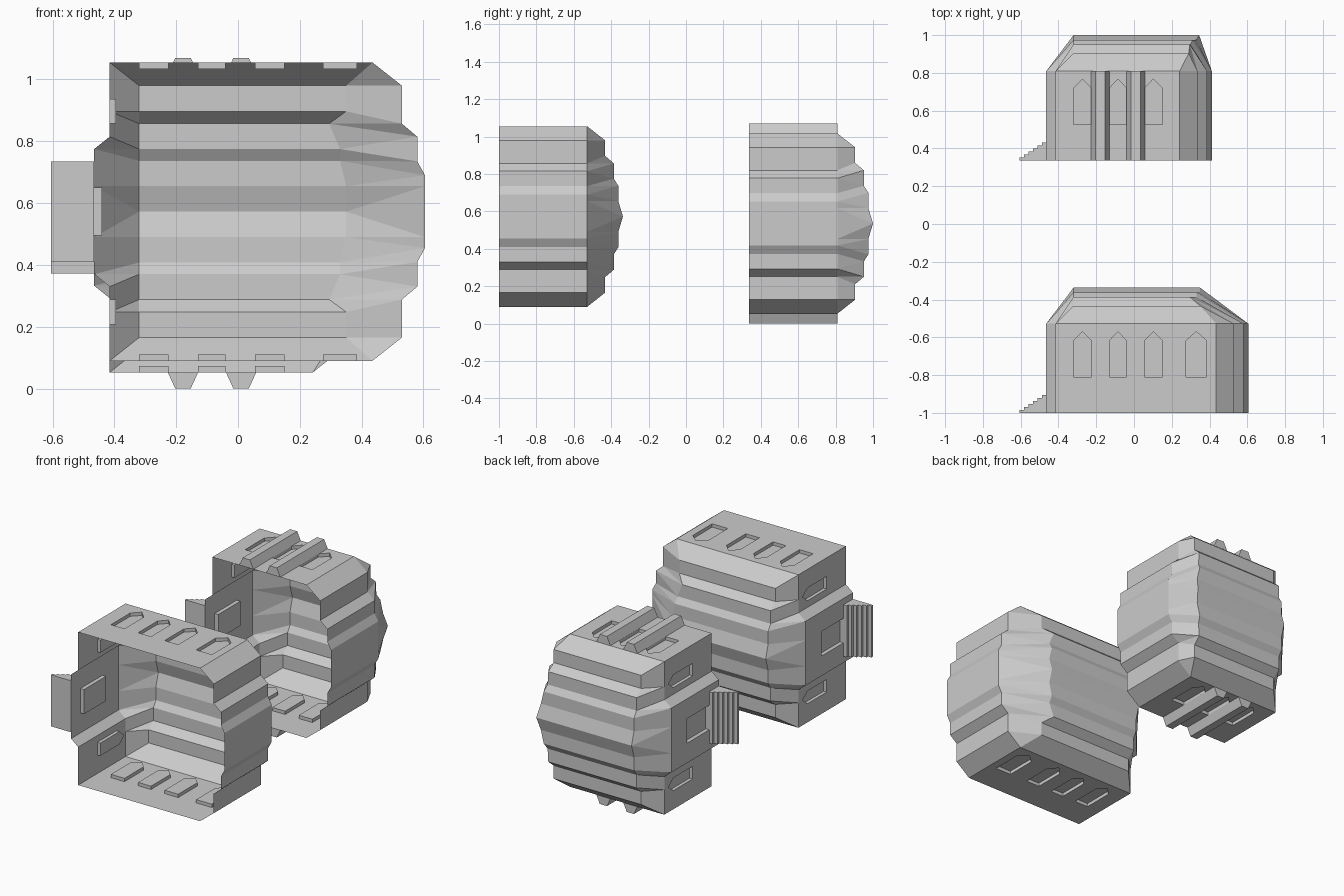
import bpy, bmesh

if "Cube" in bpy.data.objects:
    bpy.data.objects.remove(bpy.data.objects["Cube"])

MAT = bpy.data.materials.new("stone_grey")
MAT.diffuse_color = (0.6, 0.6, 0.6, 1)
MAT.use_nodes = True
MAT.node_tree.nodes["Principled BSDF"].inputs["Base Color"].default_value = MAT.diffuse_color
H, WALL = 0.4825, 0.472        # half depth of the hall, wall height


def finish(bm, name):
    bmesh.ops.remove_doubles(bm, verts=bm.verts, dist=0.0005)
    bmesh.ops.dissolve_degenerate(bm, edges=bm.edges, dist=0.0005)
    bmesh.ops.recalc_face_normals(bm, faces=bm.faces)
    me = bpy.data.meshes.new(name)
    bm.to_mesh(me)
    bm.free()
    me.materials.append(MAT)
    ob = bpy.data.objects.new(name, me)
    bpy.context.collection.objects.link(ob)


def face(bm, pts):
    # skip collapsed corners, drop faces with no area
    clean = [p for i, p in enumerate(pts) if p != pts[i - 1]]
    if len(clean) > 2:
        bm.faces.new([bm.verts.new(p) for p in clean])


def wall(bm, u0, u1, openings, at, depth):
    """Wall strip with recessed openings (a, b, sill, shoulder, apex)."""
    u = u0
    for a, b, sill, sh, apex in openings:
        m = (a + b) / 2
        quads = [[(u, 0), (a, 0), (a, WALL), (u, WALL)],
                 [(a, 0), (b, 0), (b, sill), (a, sill)],
                 [(a, sh), (m, apex), (m, WALL), (a, WALL)],
                 [(m, apex), (b, sh), (b, WALL), (m, WALL)]]
        for q in quads:
            face(bm, [at(p, v, 0) for p, v in q])
        rim = [(a, sill), (b, sill), (b, sh), (m, apex), (a, sh)]
        face(bm, [at(p, v, depth) for p, v in rim])
        for i, p in enumerate(rim):
            q = rim[i - 1]
            face(bm, [at(*q, 0), at(*p, 0), at(*p, depth), at(*q, depth)])
        u = b
    face(bm, [at(u, 0, 0), at(u1, 0, 0), at(u1, WALL, 0), at(u, WALL, 0)])


def prism(name, profile, to3d, lo, hi):
    bm = bmesh.new()
    face(bm, [to3d(p, lo) for p in profile])
    face(bm, [to3d(p, hi) for p in profile])
    for i, p in enumerate(profile):
        q = profile[i - 1]
        face(bm, [to3d(q, lo), to3d(p, lo), to3d(p, hi), to3d(q, hi)])
    finish(bm, name)


# stepped vault: (distance from middle, height above floor)
VAULT = [(.4075, .567), (.3245, .567), (.2845, .614), (.2025, .614),
         (.1645, .638), (.0825, .638), (0, .663)]
# wall outlines matched to the vault points: (x, distance from middle)
LEFT = [(-.415, .4075), (-.415, .3245), (-.415, .2425), (-.465, .2025),
        (-.465, .1645), (-.465, .0825), (-.465, 0)]
RIGHT = [(.53, .4075), (.53, .2845), (.58, .2425), (.58, .1625),
         (.605, .1175), (.605, .0825), (.605, 0)]


def hall(name, base, mid, shift, vault_end, windows):
    bm = bmesh.new()
    right = [(x - shift, w) for x, w in RIGHT]
    corner = .435 - shift
    arches = [(a, b, .19, .382, .43) for a, b in windows]
    for s in (1, -1):
        def P(x, v, w):
            return (x, base + v, mid + s * w)
        # long side wall with arched windows
        wall(bm, -.415, corner, arches, lambda u, v, d: P(u, v, H - d), .021)
        # end wall flank with one arched window
        wall(bm, .2425, H, [(.285, .365, .19, .382, .43)],
             lambda u, v, d: P(-.415 + d, v, u), .021)
        face(bm, [P(-.415, 0, .2425), P(-.465, 0, .2025),
                  P(-.465, WALL, .2025), P(-.415, WALL, .2425)])
        # faceted apse wall
        ring = [(corner, H)] + right
        for (x0, w0), (x1, w1) in zip(ring, ring[1:]):
            face(bm, [P(x0, 0, w0), P(x1, 0, w1), P(x1, WALL, w1), P(x0, WALL, w0)])
        # eaves panel and its two corner triangles
        v0 = VAULT[0]
        a, b = P(-.32, v0[1], v0[0]), P(vault_end[0], v0[1], v0[0])
        tl, tr = P(-.415, WALL, H), P(corner, WALL, H)
        face(bm, [tl, tr, b, a])
        face(bm, [tl, a, P(-.415, WALL, LEFT[0][1])])
        face(bm, [tr, P(right[0][0], WALL, right[0][1]), b])
        # vault bands with hips at both ends
        for i in range(len(VAULT) - 1):
            (w0, h0), (w1, h1) = VAULT[i:i + 2]
            l0, l1 = P(-.32, h0, w0), P(-.32, h1, w1)
            r0, r1 = P(vault_end[i], h0, w0), P(vault_end[i + 1], h1, w1)
            face(bm, [l0, r0, r1, l1])
            for pts, e0, e1 in ((LEFT, l0, l1), (right, r0, r1)):
                (x0, a0), (x1, a1) = pts[i:i + 2]
                face(bm, [P(x0, WALL, a0), P(x1, WALL, a1), e1])
                face(bm, [P(x0, WALL, a0), e1, e0])
    # entrance bay with recessed doorway
    wall(bm, -.2025, .2025, [(-.0775, .0775, .095, .315, .315)],
         lambda u, v, d: (-.465 + d, base + v, mid + u), .025)
    finish(bm, name)

    # entrance steps
    n, run, rise = 6, .14 / 6, .0158
    prof = [(-.465, 0), (-.605, 0)]
    for i in range(n):
        x = -.605 + i * run
        prof += [(x, (i + 1) * rise), (x + run, (i + 1) * rise)]
    prism(name + "_steps", prof, lambda p, z: (p[0], base + p[1], mid + z),
          -.1625, .1625)


WINDOWS = [(-.32, -.225), (-.13, -.04), (.055, .15), (.275, .385)]
hall("long_hall", -1, .5725, 0, [.35, .35, .295, .33, .33, .35, .35], WINDOWS)
hall("short_hall", .337, .535, .193, [.29, .29, .295, .30, .31, .33, .345], WINDOWS[:3])

# buttresses between the windows of the short hall
for side, s in (("upper", 1), ("lower", -1)):
    for i, x in enumerate((-.178, .01)):
        prof = [(x - .049, H), (x + .049, H), (x + .025, .535), (x - .025, .535)]
        prism(f"{side}_buttress_{i + 1}", prof,
              lambda p, y: (p[0], y, .535 + s * p[1]), .337, .337 + WALL)
